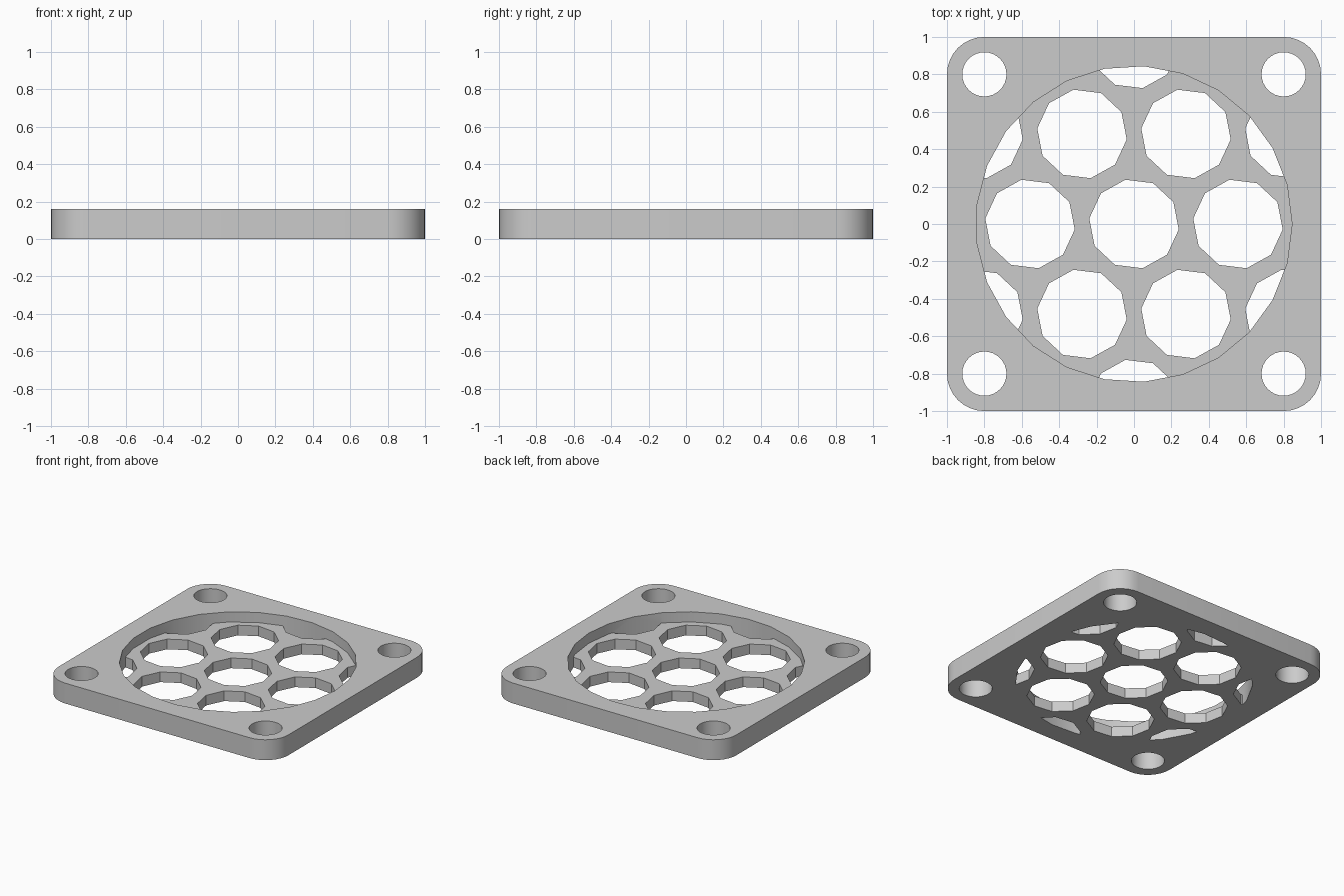
import bpy
import bmesh
from math import cos, sin, pi, radians, sqrt

HALF, HEIGHT, CORNER = 1.0, 0.16, 0.2
FLOOR = 0.08        # thickness of the grille web
PITCH = 0.556       # spacing of the honeycomb vents

old = bpy.data.objects.get("Cube")
if old:
    bpy.data.objects.remove(old, do_unlink=True)


def ring(x, y, radius, sides, turn=0.0):
    return [(x + radius * cos(turn + 2 * pi * i / sides),
             y + radius * sin(turn + 2 * pi * i / sides)) for i in range(sides)]


def rounded_square(half, radius, steps):
    points = []
    for k, (sx, sy) in enumerate([(1, 1), (-1, 1), (-1, -1), (1, -1)]):
        for i in range(steps + 1):
            a = (k + i / steps) * pi / 2
            points.append((sx * (half - radius) + radius * cos(a),
                           sy * (half - radius) + radius * sin(a)))
    return points


def prisms(name, outlines, low, high):
    """One object holding an upright prism for each outline."""
    bm = bmesh.new()
    for outline in outlines:
        base = bm.faces.new([bm.verts.new((x, y, low)) for x, y in outline])
        top = bmesh.ops.extrude_face_region(bm, geom=[base])["geom"]
        bmesh.ops.translate(bm, vec=(0, 0, high - low),
                            verts=[v for v in top if isinstance(v, bmesh.types.BMVert)])
    bmesh.ops.recalc_face_normals(bm, faces=bm.faces)
    mesh = bpy.data.meshes.new(name)
    bm.to_mesh(mesh)
    bm.free()
    obj = bpy.data.objects.new(name, mesh)
    bpy.context.collection.objects.link(obj)
    return obj


def activate(obj):
    bpy.ops.object.select_all(action='DESELECT')
    obj.select_set(True)
    bpy.context.view_layer.objects.active = obj


def subtract(target, cutter):
    activate(target)
    mod = target.modifiers.new("cut", 'BOOLEAN')
    mod.operation = 'DIFFERENCE'
    mod.solver = 'EXACT'
    mod.object = cutter
    bpy.ops.object.modifier_apply(modifier=mod.name)
    bpy.data.objects.remove(cutter, do_unlink=True)


# Honeycomb web: a slab pierced by rows of ten-sided vents
row = PITCH * sqrt(3) / 2
centres = [((i + (j % 2) / 2) * PITCH, j * row)
           for j in range(-2, 3) for i in range(-2, 3)]
centres = [(x, y) for x, y in centres if sqrt(x * x + y * y) < 1.0]
vents = prisms("vents", [ring(x, y, 0.241, 10, radians(-7)) for x, y in centres], -0.5, 0.5)
web = prisms("web", [rounded_square(1.5, CORNER, 2)], -0.3, FLOOR)
subtract(web, vents)

# Round opening, less the web that stays across its bottom
opening = prisms("opening", [ring(0, 0, 0.845, 25)], -0.1, 0.4)
subtract(opening, web)

# Square plate with rounded corners and four screw holes
plate = prisms("grille_plate", [rounded_square(HALF, CORNER, 8)], 0, HEIGHT)
subtract(plate, opening)
screws = prisms("screw_holes", [ring(x, y, 0.118, 32) for x in (-0.8, 0.8)
                                for y in (-0.8, 0.8)], -0.1, 0.4)
subtract(plate, screws)

# Single grey finish
grey = bpy.data.materials.new("light_grey")
grey.use_nodes = True
colour = (0.6, 0.6, 0.6, 1)
grey.diffuse_color = colour
grey.node_tree.nodes["Principled BSDF"].inputs["Base Color"].default_value = colour
plate.data.materials.clear()
plate.data.materials.append(grey)
activate(plate)
bpy.ops.object.shade_smooth_by_angle(angle=radians(30))
